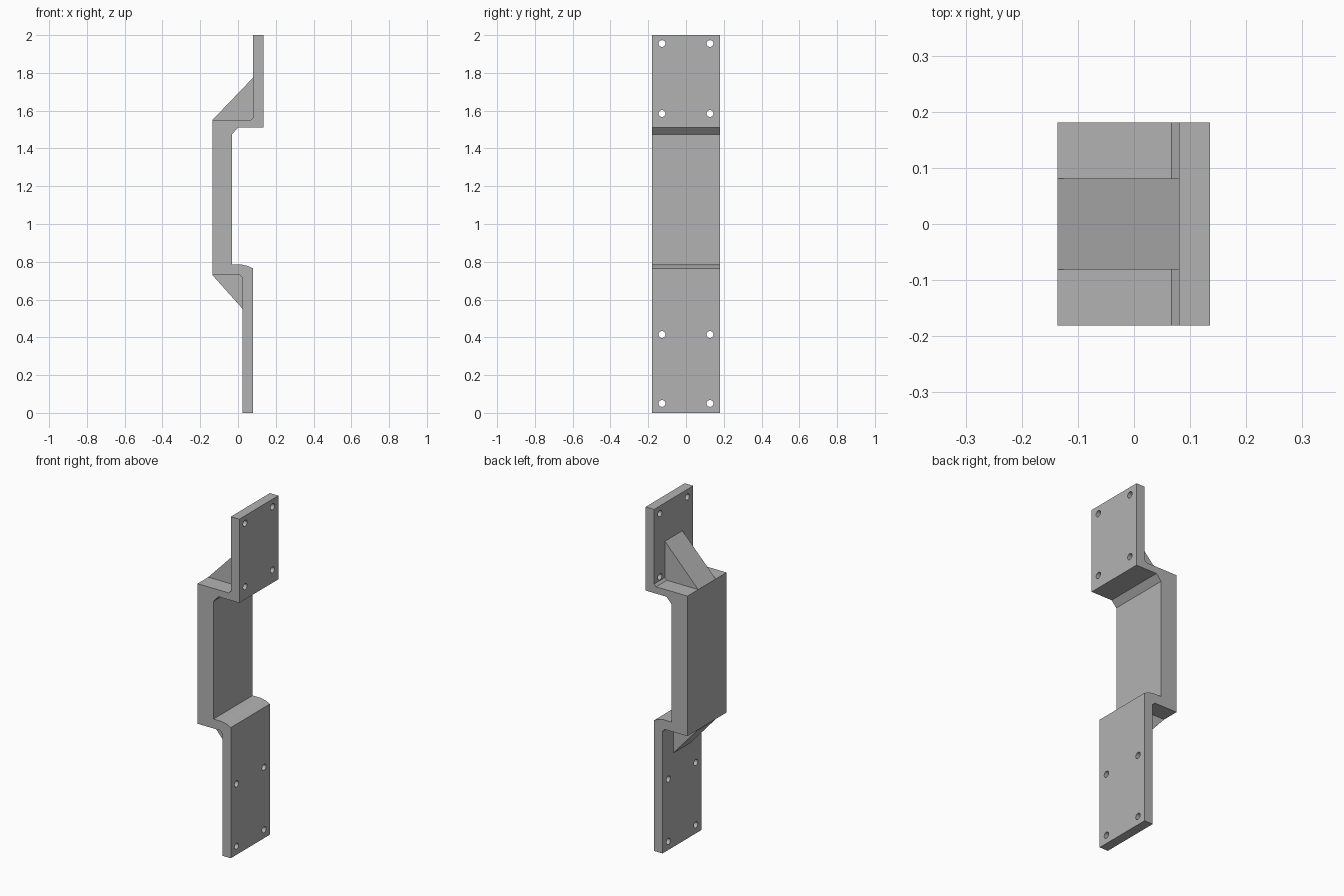
import bpy
import bmesh
from mathutils import Matrix, Vector

cube = bpy.data.objects.get("Cube")
if cube:
    bpy.data.objects.remove(cube, do_unlink=True)

grey = bpy.data.materials.new("plain grey")
grey.use_nodes = True
colour = (0.45, 0.45, 0.45, 1)
grey.diffuse_color = colour
grey.node_tree.nodes["Principled BSDF"].inputs["Base Color"].default_value = colour

HALF_WIDTH = 0.181


def extrude_profile(name, profile, half):
    """Extrude an x-z outline along y, centred on y = 0."""
    bm = bmesh.new()
    face = bm.faces.new([bm.verts.new((x, -half, z)) for x, z in profile])
    side = bmesh.ops.extrude_face_region(bm, geom=[face])
    verts = [v for v in side["geom"] if isinstance(v, bmesh.types.BMVert)]
    bmesh.ops.translate(bm, verts=verts, vec=(0, 2 * half, 0))
    bmesh.ops.recalc_face_normals(bm, faces=bm.faces)
    mesh = bpy.data.meshes.new(name)
    bm.to_mesh(mesh)
    bm.free()
    mesh.materials.append(grey)
    obj = bpy.data.objects.new(name, mesh)
    bpy.context.collection.objects.link(obj)
    return obj


# Stepped bracket: lower plate, offset middle wall, upper plate
bracket = extrude_profile("stepped_bracket", [
    (0.025, 0), (0.08, 0), (0.08, 0.765), (0.052, 0.778), (0.02, 0.785),
    (-0.032, 0.785), (-0.032, 1.475), (0, 1.51), (0.135, 1.51), (0.135, 2),
    (0.08, 2), (0.08, 1.563), (0.067, 1.55), (-0.136, 1.55),
    (-0.136, 0.73), (0.01, 0.73), (0.025, 0.715),
], HALF_WIDTH)

# Bolt holes through both plates
bm = bmesh.new()
for x, heights in ((0.108, (1.585, 1.955)), (0.052, (0.05, 0.415))):
    for z in heights:
        for y in (-0.127, 0.127):
            place = Matrix.Translation(Vector((x, y, z))) @ Matrix.Rotation(1.5707963, 4, "Y")
            bmesh.ops.create_cone(bm, cap_ends=True, segments=24, radius1=0.018,
                                  radius2=0.018, depth=0.1, matrix=place)
mesh = bpy.data.meshes.new("hole_cutter")
bm.to_mesh(mesh)
bm.free()
mesh.materials.append(grey)
cutter = bpy.data.objects.new("hole_cutter", mesh)
bpy.context.collection.objects.link(cutter)
cutter.hide_render = True
cutter.hide_set(True)

cut = bracket.modifiers.new("bolt_holes", "BOOLEAN")
cut.operation = "DIFFERENCE"
cut.solver = "EXACT"
cut.object = cutter
bpy.context.view_layer.objects.active = bracket
bracket.select_set(True)
bpy.ops.object.modifier_apply(modifier=cut.name)
bpy.data.objects.remove(cutter, do_unlink=True)
bpy.ops.object.shade_smooth_by_angle(angle=0.4)

# Triangular gussets bracing each plate against its shelf
extrude_profile("upper_gusset", [(-0.136, 1.55), (0.08, 1.54), (0.085, 1.775), (0.08, 1.775)], 0.081)
extrude_profile("lower_gusset", [(-0.136, 0.73), (0.025, 0.55), (0.03, 0.55), (0.03, 0.74)], 0.081)
